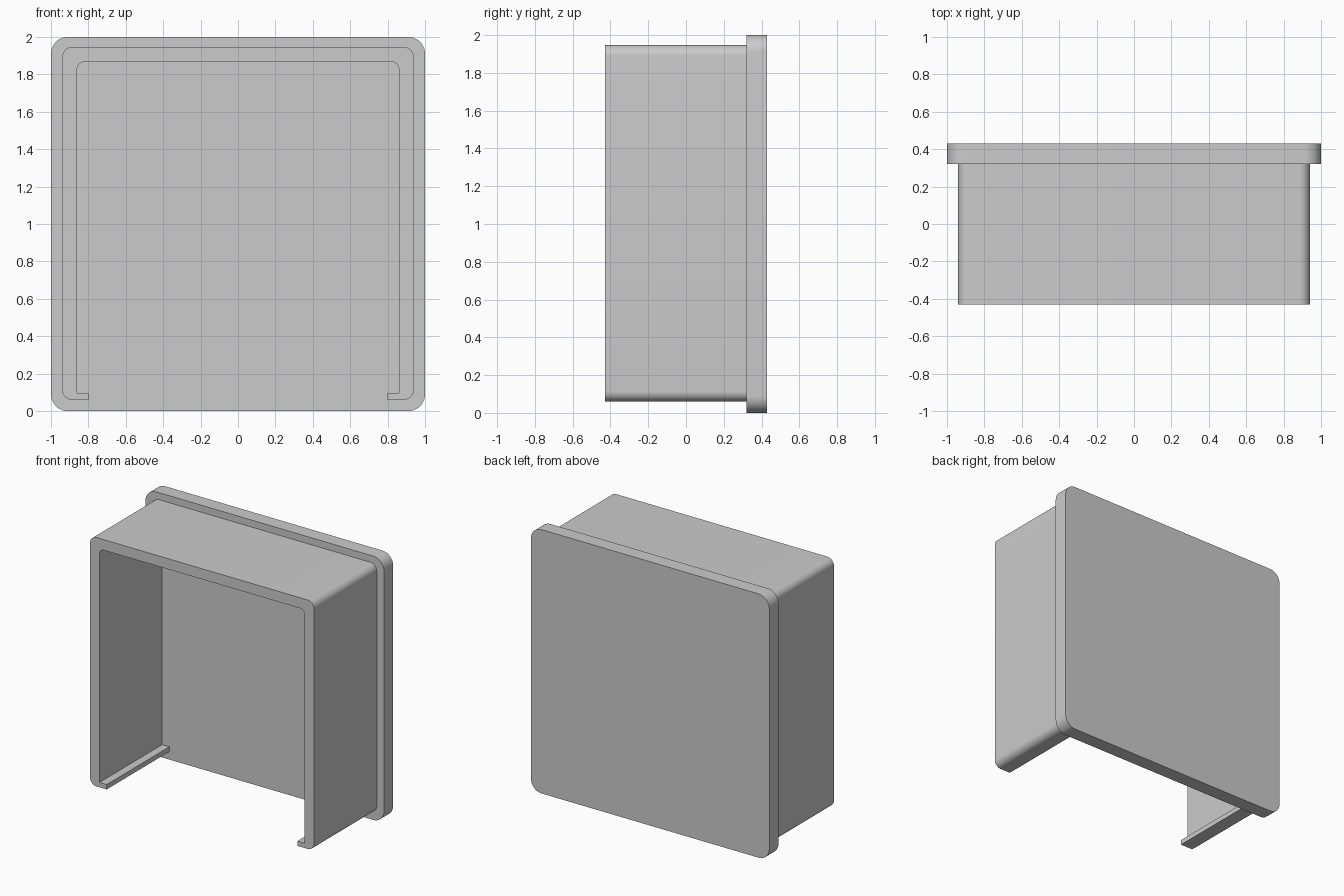
import bpy, bmesh
from math import cos, sin, radians

if "Cube" in bpy.data.objects:
    bpy.data.objects.remove(bpy.data.objects["Cube"])

FRONT, SEAM, BACK = -0.43, 0.32, 0.43


def arc(cx, cz, r, start, end, steps=10):
    """Points of a rounded corner in the x-z plane."""
    angles = [radians(start + (end - start) * i / steps) for i in range(steps + 1)]
    return [(cx + r * cos(a), cz + r * sin(a)) for a in angles]


def corner_pair(half_w, bottom, top, r):
    """Right-hand bottom and top rounded corners, going upwards."""
    return (arc(half_w - r, bottom + r, r, -90, 0)
            + arc(half_w - r, top - r, r, 0, 90))


def mirrored(points):
    """The same points reflected in x, in reverse order."""
    return [(-x, z) for x, z in reversed(points)]


def extrude_profile(name, outline, y0, y1):
    """Solid made by extruding an x-z outline from y0 to y1."""
    bm = bmesh.new()
    face = bm.faces.new([bm.verts.new((x, y0, z)) for x, z in outline])
    result = bmesh.ops.extrude_face_region(bm, geom=[face], use_keep_orig=True)
    moved = [g for g in result["geom"] if isinstance(g, bmesh.types.BMVert)]
    bmesh.ops.translate(bm, vec=(0, y1 - y0, 0), verts=moved)
    bmesh.ops.recalc_face_normals(bm, faces=bm.faces)
    mesh = bpy.data.meshes.new(name)
    bm.to_mesh(mesh)
    bm.free()
    obj = bpy.data.objects.new(name, mesh)
    bpy.context.collection.objects.link(obj)
    bpy.ops.object.select_all(action='DESELECT')
    obj.select_set(True)
    bpy.context.view_layer.objects.active = obj
    bpy.ops.object.shade_smooth_by_angle(angle=radians(30))
    return obj


# Back plate: rounded square slab
plate = corner_pair(1.0, 0.0, 2.0, 0.09)
extrude_profile("back_plate", plate + mirrored(plate), SEAM, BACK)

# Channel: open-bottomed frame with short inward lips
outer = [(0.80, 0.06)] + corner_pair(0.94, 0.06, 1.947, 0.055)
inner = [(0.80, 0.097), (0.86, 0.097)] + arc(0.82, 1.827, 0.04, 0, 90)
channel = outer + mirrored(outer) + [(-x, z) for x, z in inner] + list(reversed(inner))
extrude_profile("channel_frame", channel, FRONT, SEAM)
